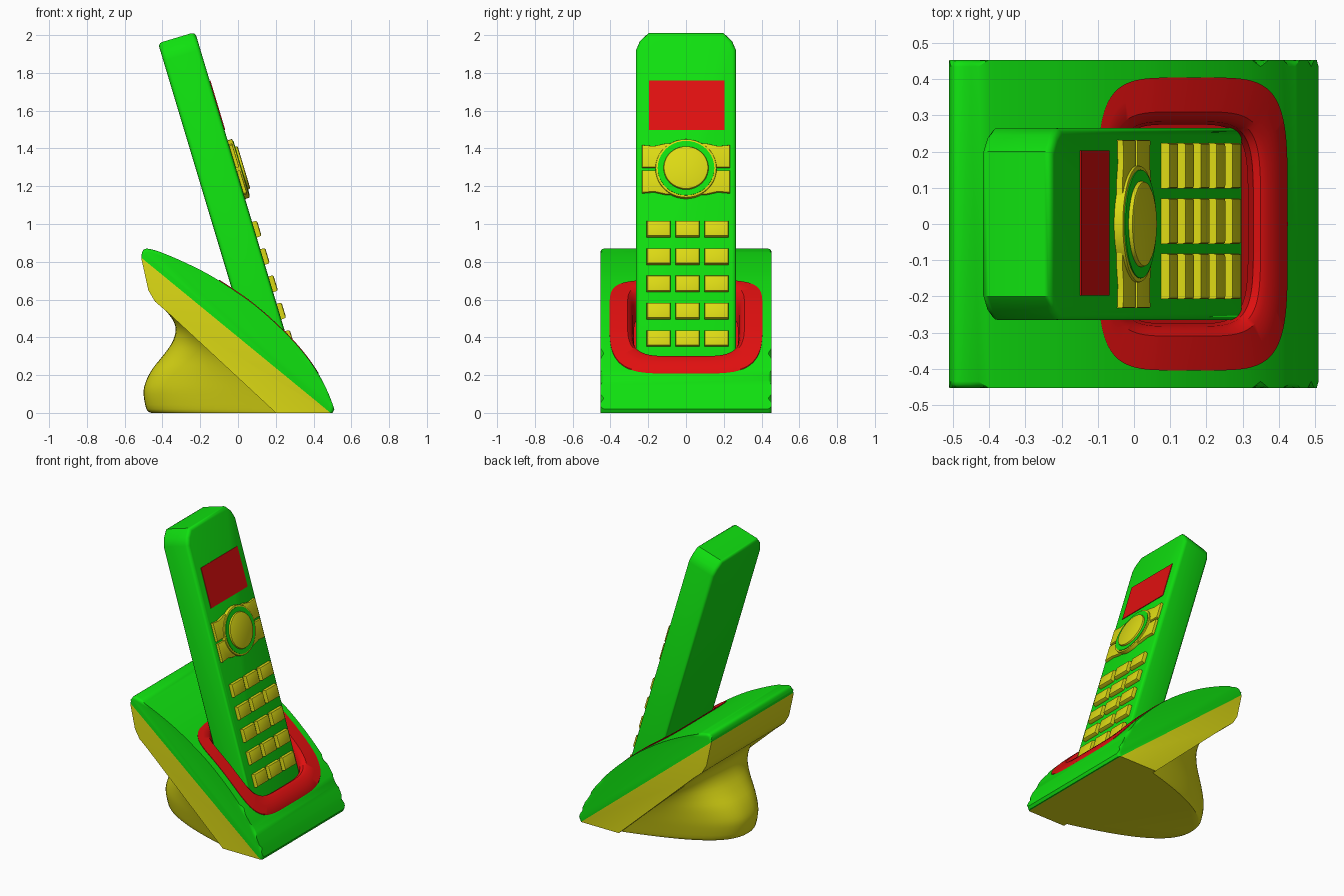
import bpy, bmesh, math
from mathutils import Matrix, Vector

cube = bpy.data.objects.get("Cube")
if cube:
    bpy.data.objects.remove(cube, do_unlink=True)


def material(name, rgb):
    m = bpy.data.materials.new(name)
    m.use_nodes = True
    m.diffuse_color = (*rgb, 1)
    m.node_tree.nodes["Principled BSDF"].inputs["Base Color"].default_value = (*rgb, 1)
    return m


GREEN = material("bright green", (0.005, 0.75, 0.005))
YELLOW = material("yellow", (0.72, 0.7, 0.007))
RED = material("red", (0.75, 0.005, 0.005))
parts = []


def finish(name, bm, mats, matrix=Matrix()):
    bmesh.ops.recalc_face_normals(bm, faces=bm.faces)
    mesh = bpy.data.meshes.new(name)
    bm.to_mesh(mesh)
    bm.free()
    for m in mats:
        mesh.materials.append(m)
    ob = bpy.data.objects.new(name, mesh)
    bpy.context.collection.objects.link(ob)
    ob.matrix_world = matrix
    parts.append(ob)
    return ob


def prism(outline, z0, z1):
    bm = bmesh.new()
    face = bm.faces.new([bm.verts.new((x, y, z0)) for x, y in outline])
    new = bmesh.ops.extrude_face_region(bm, geom=[face])["geom"]
    for v in new:
        if isinstance(v, bmesh.types.BMVert):
            v.co.z = z1
    return bm


def bevel(bm, rule, width, segments=2):
    edges = [e for e in bm.edges if rule(e.verts[0].co, e.verts[1].co)]
    bmesh.ops.bevel(bm, geom=edges, offset=width, segments=segments,
                    profile=0.5, affect='EDGES', clamp_overlap=False)


def loft(loops, closed=True, caps=False):
    bm = bmesh.new()
    rows = [[bm.verts.new(p) for p in loop] for loop in loops]
    n = len(rows[0])
    for a, b in zip(rows, rows[1:]):
        for i in range(n if closed else n - 1):
            j = (i + 1) % n
            bm.faces.new((a[i], a[j], b[j], b[i]))
    if caps:
        bm.faces.new(rows[0])
        bm.faces.new(rows[-1])
    return bm


def spline(pts, steps=4):
    # Catmull-Rom curve through the points
    p = [Vector(q) for q in [pts[0], *pts, pts[-1]]]
    out = []
    for a, b, c, d in zip(p, p[1:], p[2:], p[3:]):
        for k in range(steps):
            t = k / steps
            out.append(0.5 * (2 * b + (c - a) * t + (2 * a - 5 * b + 4 * c - d) * t * t
                              + (3 * b - a - 3 * c + d) * t ** 3))
    return out + [p[-1]]


# Cradle: side profile extruded across, soft top rim, two colours split by a slanted plane
top = spline([(-.512, .835), (-.493, .868), (-.43, .858), (-.3, .805), (-.15, .73), (0, .635),
              (.12, .545), (.25, .425), (.35, .315), (.43, .2), (.48, .1), (.51, .02)])
under = [(.5, 0), (.2, 0), (-.37, .53), (-.44, .59), (-.475, .65), (-.51, .81)]
split_point, split_normal = Vector((.49, 0, 0)), Vector((.82, 1, 0)).normalized()


def above(co):
    return (co - split_point).dot(split_normal) > 0


bm = prism([tuple(p) for p in top] + under, -.453, .453)
bevel(bm, lambda a, b: abs(a.z - b.z) < 1e-5 and above(a) and above(b), .018, 3)
bmesh.ops.bisect_plane(bm, geom=bm.verts[:] + bm.edges[:] + bm.faces[:],
                       plane_co=split_point, plane_no=split_normal)
for f in bm.faces:
    f.material_index = 0 if above(f.calc_center_median()) else 1
side_on = Matrix(((1, 0, 0, 0), (0, 0, -1, 0), (0, 1, 0, 0), (0, 0, 0, 1)))
cradle = finish("cradle_body", bm, [GREEN, YELLOW, RED], side_on)


def surface(x):
    for a, b in zip(top, top[1:]):
        if a.x <= x <= b.x:
            return a.y + (b.y - a.y) * (x - a.x) / (b.x - a.x)
    return top[-1].y


def rounded_loop(x0, x1, w, dz, n=96):
    # rounded rectangle that follows the top of the cradle
    loop = []
    for i in range(n):
        a = 2 * math.pi * i / n
        c, s = math.cos(a), math.sin(a)
        x = (x0 + x1) / 2 + (x1 - x0) / 2 * math.copysign(abs(c) ** .42, c)
        loop.append((x, w * math.copysign(abs(s) ** .42, s), surface(x) + dz))
    return loop


# Well for the handset, cut out of the cradle
bm = loft([rounded_loop(-.07, .37, .31, .2), rounded_loop(-.07, .37, .31, -.16)], caps=True)
for f in bm.faces:
    f.material_index = 2
cutter = finish("well_cutter", bm, [GREEN, YELLOW, RED])
cutter.hide_render = True
mod = cradle.modifiers.new("well", 'BOOLEAN')
mod.operation, mod.solver, mod.object = 'DIFFERENCE', 'EXACT', cutter
bpy.context.view_layer.objects.active = cradle
bpy.ops.object.modifier_apply(modifier="well")
parts.remove(cutter)
bpy.data.objects.remove(cutter, do_unlink=True)

# Red surround rolling down into the well
finish("well_surround", loft([
    rounded_loop(-.1, .425, .405, 0), rounded_loop(-.1, .425, .405, .005),
    rounded_loop(-.085, .4, .36, .005), rounded_loop(-.07, .37, .31, .004),
    rounded_loop(-.06, .35, .295, -.015), rounded_loop(-.05, .33, .283, -.05),
    rounded_loop(-.045, .315, .275, -.14)]), [RED])

# Foot: flared sections stacked upwards, hidden front end inside the cradle
foot = spline([(0, -.46), (.02, -.485), (.1, -.5), (.16, -.49), (.23, -.455), (.3, -.4),
               (.37, -.35), (.44, -.33), (.5, -.35), (.57, -.41)], 3)
loops = []
for z, back in foot:
    front = .26 - 1.075 * z
    loop = []
    for i in range(-16, 17):
        t = i / 16
        loop.append((back + (front - back) * t * t,
                     math.copysign(.44 * abs(t) ** .84, t), z))
    loops.append(loop)
finish("foot", loft(loops, caps=True), [YELLOW])

# Handset frame: local x across, local y up the handset, local z out of its face
tilt = math.radians(16.7)
s, c = math.sin(tilt), math.cos(tilt)
tilted = Matrix(((0, -s, c, 0), (1, 0, 0, 0), (0, c, s, 0), (0, 0, 0, 1)))
FACE = .362


def rect(x, y, w, h):
    return [(x - w / 2, y - h / 2), (x + w / 2, y - h / 2),
            (x + w / 2, y + h / 2), (x - w / 2, y + h / 2)]


def circle(y, r, n=40):
    return [(r * math.cos(2 * math.pi * i / n), y + r * math.sin(2 * math.pi * i / n))
            for i in range(n)]


def on_face(name, outline, height, mat, width=0.0):
    z1 = FACE + height
    bm = prism(outline, FACE - .01, z1)
    if width:
        bevel(bm, lambda a, b: min(a.z, b.z) > z1 - 1e-5, width)
    return finish(name, bm, [mat], tilted)


right = [(.266, .15), (.266, 1.9), (.245, 1.95), (.2, 1.996)]
bm = prism(right + [(-x, y) for x, y in reversed(right)], .157, FACE)
bevel(bm, lambda a, b: abs(a.z - b.z) < 1e-5, .022, 3)
finish("handset", bm, [GREEN], tilted)
on_face("screen", rect(.003, 1.591, .4, .272), .004, RED)

# Navigation cluster: upper and lower plates, rim, recessed ring and round key
NAV = 1.236
for name, sign in (("upper", 1), ("lower", -1)):
    half = [(.232, .008), (.232, .132), (.17, .126), (.11, .14)]
    shape = [(x, NAV + sign * y) for x, y in half]
    shape += [(-x, y) for x, y in reversed(shape)]
    on_face("navigation_plate_" + name, shape, .018, YELLOW, .005)
on_face("navigation_rim", circle(NAV, .162), .026, YELLOW, .005)
on_face("navigation_ring", circle(NAV, .15), .029, GREEN)
on_face("navigation_key", circle(NAV, .119), .042, YELLOW, .01)

# Keypad
for row in range(5):
    for col in range(3):
        on_face(f"key_{row + 1}_{col + 1}",
                rect(.008 + .153 * (col - 1), .3 + .151 * row, .126, .086),
                .027, YELLOW, .01)

# Smooth shading with sharp edges kept
bpy.ops.object.select_all(action='DESELECT')
for ob in parts:
    ob.select_set(True)
bpy.context.view_layer.objects.active = cradle
bpy.ops.object.shade_smooth_by_angle(angle=math.radians(35))
